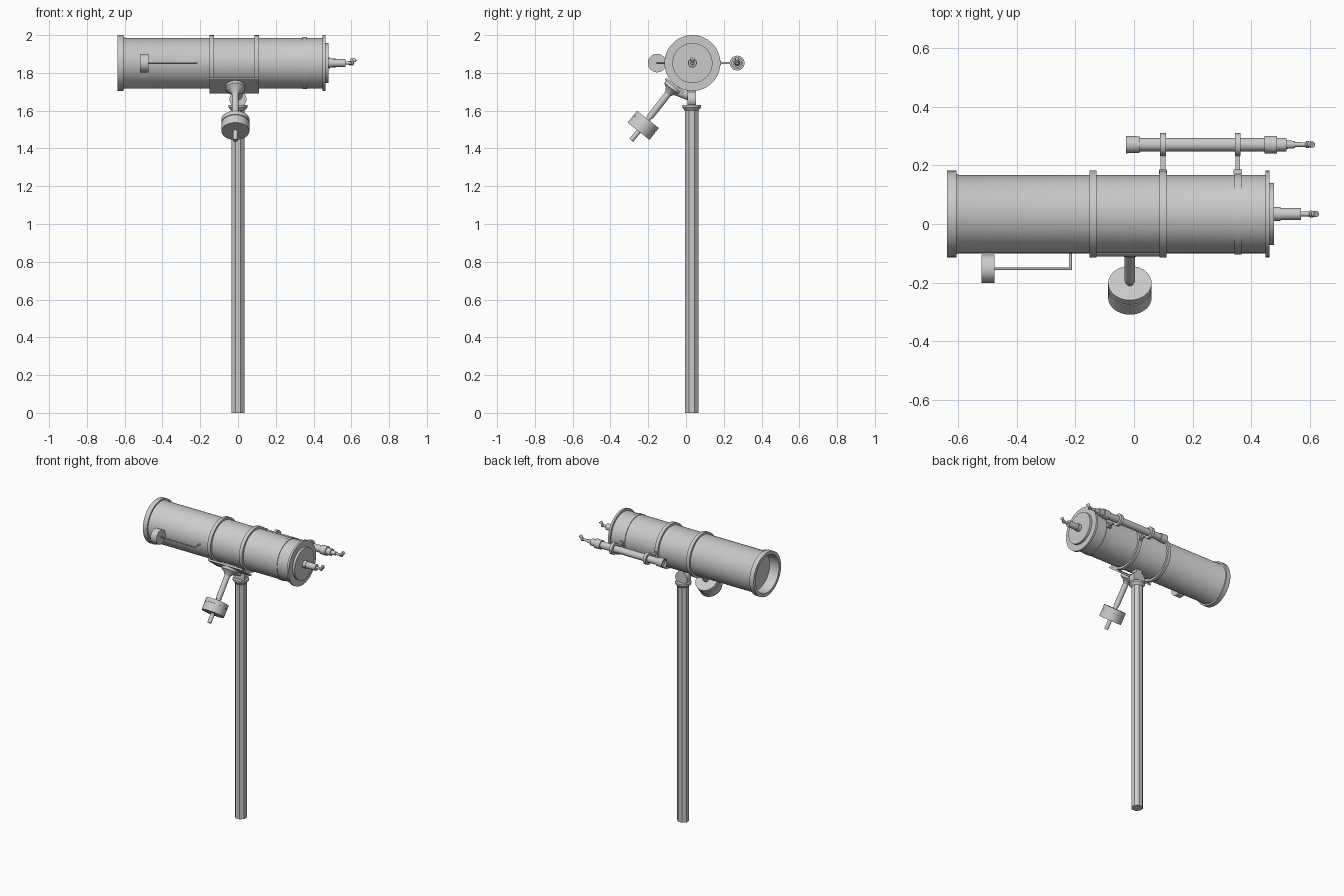
import bpy, math
from mathutils import Vector

cube = bpy.data.objects.get("Cube")
if cube:
    bpy.data.objects.remove(cube)

grey = bpy.data.materials.new("light_grey")
grey.use_nodes = True
grey.diffuse_color = (0.6, 0.6, 0.6, 1)
grey.node_tree.nodes["Principled BSDF"].inputs["Base Color"].default_value = (0.6, 0.6, 0.6, 1)

TUBE = Vector((0, 0.034, 1.852))      # centre line of the main tube
FINDER = Vector((0, 0.271, 1.852))    # centre line of the finder
DEC = Vector((0, -0.62, -0.785)).normalized()   # counterweight axis
HUB = TUBE + Vector((-0.014, 0, 0))
X, Y, Z = Vector((1, 0, 0)), Vector((0, 1, 0)), Vector((0, 0, 1))


def finish(name, verts, faces, smooth=True):
    mesh = bpy.data.meshes.new(name)
    mesh.from_pydata(verts, [], faces)
    mesh.materials.append(grey)
    obj = bpy.data.objects.new(name, mesh)
    bpy.context.scene.collection.objects.link(obj)
    if smooth:
        bpy.ops.object.select_all(action="DESELECT")
        obj.select_set(True)
        bpy.context.view_layer.objects.active = obj
        bpy.ops.object.shade_smooth_by_angle(angle=math.radians(35))
    return obj


def lathe(name, origin, axis, profile, sides=32, smooth=True):
    """Turn (distance, radius) points around an axis and cap both ends."""
    turn = axis.to_track_quat("Z", "Y")
    verts, faces = [], []
    for d, r in profile:
        for i in range(sides):
            a = math.tau * (i + 0.5) / sides
            verts.append(origin + turn @ Vector((r * math.cos(a), r * math.sin(a), d)))
    for k in range(len(profile) - 1):
        for i in range(sides):
            j = (i + 1) % sides
            a, b = k * sides, (k + 1) * sides
            faces.append((a + i, a + j, b + j, b + i))
    faces.append(tuple(reversed(range(sides))))
    last = (len(profile) - 1) * sides
    faces.append(tuple(range(last, last + sides)))
    return finish(name, verts, faces, smooth)


def rod(name, start, end, r, sides=16):
    span = end - start
    return lathe(name, start, span.normalized(), [(0, r), (span.length, r)], sides)


def box(name, centre, u, v, w):
    """Box from three half-extent vectors."""
    verts = [centre + a * u + b * v + c * w for a in (-1, 1) for b in (-1, 1) for c in (-1, 1)]
    faces = [(0, 1, 3, 2), (4, 6, 7, 5), (0, 4, 5, 1), (2, 3, 7, 6), (0, 2, 6, 4), (1, 5, 7, 3)]
    return finish(name, verts, faces, False)


def ring(name, centre, x0, x1, r):
    return lathe(name, centre, X, [(x0, r), (x1, r)], 48)


def diagonal_eyepiece(name, centre, x):
    """Elbow with a short eyepiece tilted upward."""
    bend = centre + X * x
    rod(name + "_stem", bend - X * 0.035, bend, 0.008)
    lathe(name + "_elbow", bend - X * 0.008, X, [(0, 0.009), (0.004, 0.012), (0.012, 0.012), (0.016, 0.008)], 16)
    up = Vector((0.6, 0, 0.8))
    lathe(name + "_eyepiece", bend, up, [(0, 0.007), (0.014, 0.007), (0.014, 0.011), (0.028, 0.011)], 16)


# Main tube: open front with a recessed lens, closed back
lathe("main_tube", TUBE, X,
      [(-0.57, 0.122), (-0.638, 0.126), (-0.638, 0.148), (-0.606, 0.148), (-0.606, 0.138),
       (-0.598, 0.134), (0.448, 0.134), (0.448, 0.148), (0.462, 0.148), (0.462, 0.106),
       (0.478, 0.106), (0.478, 0.024), (0.5, 0.024), (0.5, 0.021), (0.57, 0.021)], 64)
diagonal_eyepiece("main", TUBE, 0.605)
for name, x, r in (("front_ring", -0.14, 0.148), ("rear_ring", 0.099, 0.148), ("finder_band", 0.354, 0.138)):
    ring(name, TUBE, x - 0.012, x + 0.012, r)

# Finder with its two rings and posts
lathe("finder_tube", FINDER, X,
      [(-0.015, 0.024), (-0.027, 0.025), (-0.027, 0.03), (0.02, 0.028), (0.02, 0.023),
       (0.445, 0.023), (0.445, 0.03), (0.487, 0.03), (0.487, 0.023), (0.52, 0.023),
       (0.52, 0.015), (0.55, 0.012), (0.55, 0.008), (0.57, 0.008)])
diagonal_eyepiece("finder", FINDER, 0.592)
for name, x in (("front", 0.099), ("rear", 0.354)):
    ring(name + "_finder_ring", FINDER, x - 0.01, x + 0.01, 0.039)
    box(name + "_finder_post", Vector((x, 0.205, 1.852)), X * 0.008, Y * 0.035, Z * 0.006)
    box(name + "_finder_foot", Vector((x, 0.178, 1.852)), X * 0.014, Y * 0.008, Z * 0.014)

# Small disc weight on a thin rod at the front side
SIDE = Vector((0, -0.153, 1.852))
ring("side_weight", SIDE, -0.52, -0.475, 0.049)
rod("side_rod", SIDE - X * 0.48, SIDE - X * 0.217, 0.004)
rod("side_rod_post", SIDE + Vector((-0.217, -0.004, 0)), SIDE + Vector((-0.217, 0.06, 0)), 0.005)

# Saddle plate, hub, counterweight shaft and weights
across = DEC.cross(X)
box("saddle_plate", TUBE + DEC * 0.153 - X * 0.02, X * 0.13, across * 0.06, DEC * 0.006)
lathe("saddle_hub", HUB, DEC, [(0.155, 0.052), (0.175, 0.052), (0.19, 0.03), (0.21, 0.018)])
lathe("counterweight_shaft", HUB, DEC, [(0.2, 0.018), (0.365, 0.018), (0.365, 0.013), (0.522, 0.013)], 20)
lathe("counterweight", HUB, DEC,
      [(0.38, 0.025), (0.38, 0.074), (0.405, 0.074), (0.405, 0.07), (0.41, 0.07), (0.41, 0.074),
       (0.46, 0.074), (0.46, 0.025)], 48)

# Mount head and pole
POLE = Vector((0, 0.03, 0))
lathe("mount_head", POLE + Vector((0, -0.022, 1.66)), Y, [(0, 0.045), (0.044, 0.045)])
box("mount_neck", POLE + Z * 1.69, X * 0.022, Y * 0.022, Z * 0.035)
rod("mount_arm", POLE + Z * 1.675, HUB + DEC * 0.175, 0.026, 20)
lathe("pole_cap", POLE, Z, [(1.6, 0.036), (1.618, 0.05), (1.63, 0.05)])
lathe("pole", POLE, Z, [(0, 0.038), (1.62, 0.038)], 8, False)
